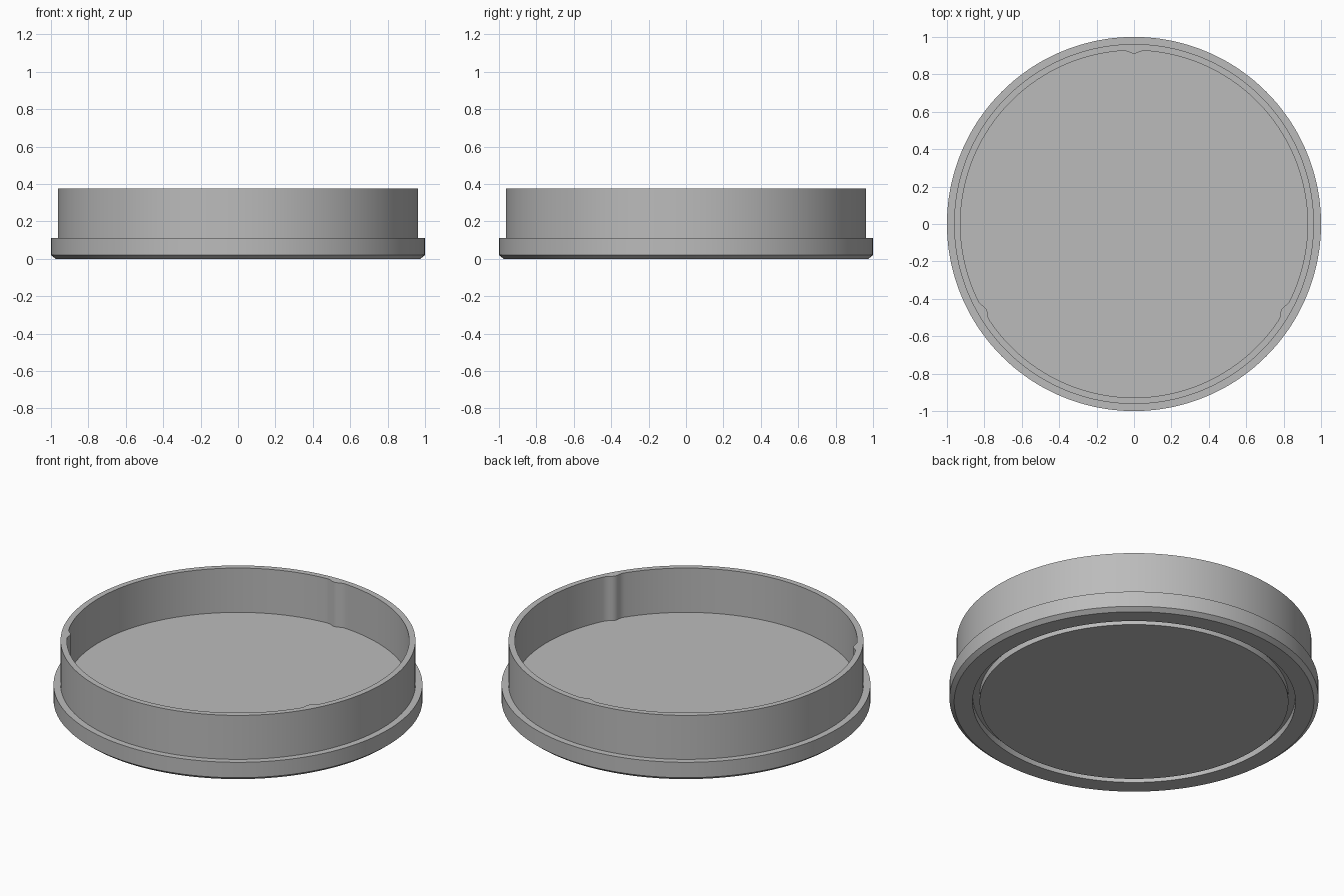
import bpy, bmesh, math

cube = bpy.data.objects.get("Cube")
if cube:
    bpy.data.objects.remove(cube, do_unlink=True)

SEGMENTS = 360
FLOOR, TOP = 0.11, 0.375
BORE = 0.928

grey = bpy.data.materials.new("plain_grey")
grey.use_nodes = True
colour = (0.5, 0.5, 0.5, 1)
grey.diffuse_color = colour
grey.node_tree.nodes["Principled BSDF"].inputs["Base Color"].default_value = colour


def bore_radius(angle):
    """Bore radius, with three rounded retaining ribs at 90, 210 and 330 degrees."""
    third = 2 * math.pi / 3
    offset = (angle - math.pi / 2 + third / 2) % third - third / 2
    t = min(abs(offset) * BORE / 0.055, 1)
    return BORE - 0.0085 * (1 + math.cos(math.pi * t))


# Cross-section from the underside centre, around the outside, to the inner floor
profile = [
    (0.837, 0), (0.837, 0.04), (0.875, 0.04), (0.875, 0),   # ring groove
    (0.975, 0), (1, 0.02), (1, 0.112), (0.962, 0.112),      # chamfered flange
    (0.962, TOP), (None, TOP), (None, FLOOR),               # wall and ribbed bore
]

bm = bmesh.new()
rings = []
for radius, z in profile:
    ring = []
    for i in range(SEGMENTS):
        a = 2 * math.pi * i / SEGMENTS
        r = bore_radius(a) if radius is None else radius
        ring.append(bm.verts.new((r * math.cos(a), r * math.sin(a), z)))
    rings.append(ring)

# Skin between neighbouring rings
for low, high in zip(rings, rings[1:]):
    for i in range(SEGMENTS):
        j = (i + 1) % SEGMENTS
        bm.faces.new((low[i], low[j], high[j], high[i]))

# Underside disc and inner floor, closed as fans
for ring, z in ((rings[0], 0), (rings[-1], FLOOR)):
    centre = bm.verts.new((0, 0, z))
    for i in range(SEGMENTS):
        bm.faces.new((centre, ring[i], ring[(i + 1) % SEGMENTS]))

bmesh.ops.recalc_face_normals(bm, faces=bm.faces)
mesh = bpy.data.meshes.new("round_cap")
bm.to_mesh(mesh)
bm.free()
mesh.materials.append(grey)

cap = bpy.data.objects.new("round_cap", mesh)
bpy.context.collection.objects.link(cap)
bpy.ops.object.select_all(action="DESELECT")
cap.select_set(True)
bpy.context.view_layer.objects.active = cap
bpy.ops.object.shade_smooth_by_angle(angle=math.radians(30))
